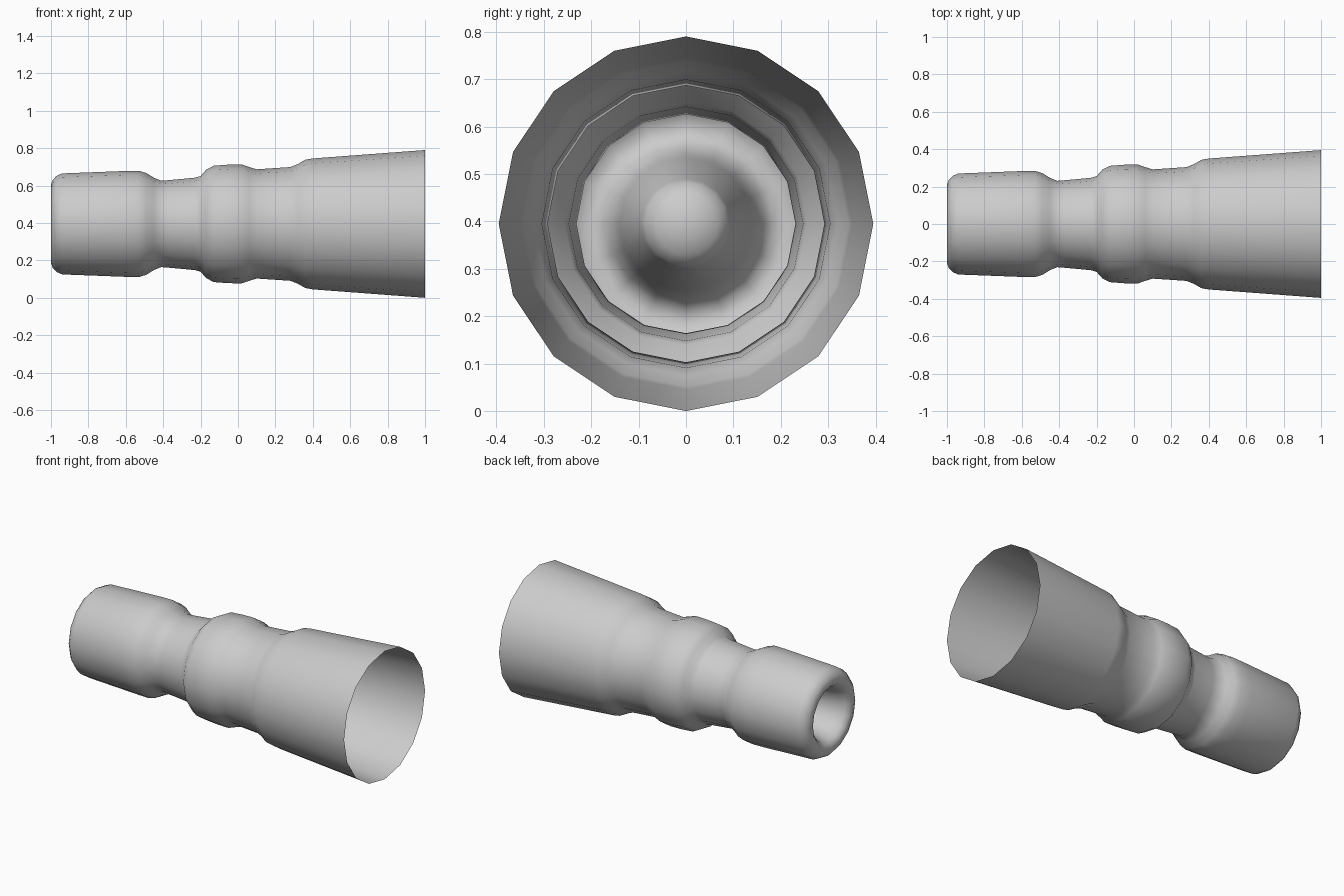
import bpy, bmesh, math

if "Cube" in bpy.data.objects:
    bpy.data.objects.remove(bpy.data.objects["Cube"])

SIDES = 16
AXIS_Z = 0.395

# Profile (x, radius): flared open end, collars, rounded tip, then blind bore
outer = [(1, .395), (.4, .35), (.36, .343), (.32, .32), (.28, .304), (.1, .292),
         (.06, .304), (.02, .318), (-.05, .317), (-.13, .311), (-.17, .29),
         (-.2, .256), (-.23, .247), (-.37, .234), (-.41, .231), (-.45, .247),
         (-.49, .272), (-.53, .284), (-.6, .283), (-.94, .27), (-.97, .257),
         (-.99, .236)]
bore = [(-1, .21), (-.995, .185), (-.975, .165), (-.93, .148), (-.88, .14), (-.62, .095)]
dome = [(-.62 + .06 * math.sin(a), .095 * math.cos(a)) for a in (.4, .8, 1.2)]


def revolve(name, profile, tip_x):
    bm = bmesh.new()
    rings = []
    for x, r in profile:
        rings.append([bm.verts.new((x, r * math.sin(2 * math.pi * i / SIDES),
                                    AXIS_Z + r * math.cos(2 * math.pi * i / SIDES)))
                      for i in range(SIDES)])
    for a, b in zip(rings, rings[1:]):
        for i in range(SIDES):
            j = (i + 1) % SIDES
            bm.faces.new((a[i], a[j], b[j], b[i]))
    # close the bottom of the bore
    tip = bm.verts.new((tip_x, 0, AXIS_Z))
    for i in range(SIDES):
        bm.faces.new((rings[-1][i], rings[-1][(i + 1) % SIDES], tip))
    bm.normal_update()
    # outward orientation judged on the flared wall
    f = bm.faces[:][0]
    c = f.calc_center_median()
    if f.normal.y * c.y + f.normal.z * (c.z - AXIS_Z) < 0:
        bmesh.ops.reverse_faces(bm, faces=bm.faces[:])
    me = bpy.data.meshes.new(name)
    bm.to_mesh(me)
    bm.free()
    for p in me.polygons:
        p.use_smooth = True
    ob = bpy.data.objects.new(name, me)
    bpy.context.collection.objects.link(ob)
    return ob


revolve("tapered_sleeve", outer + bore + dome, -.56)
